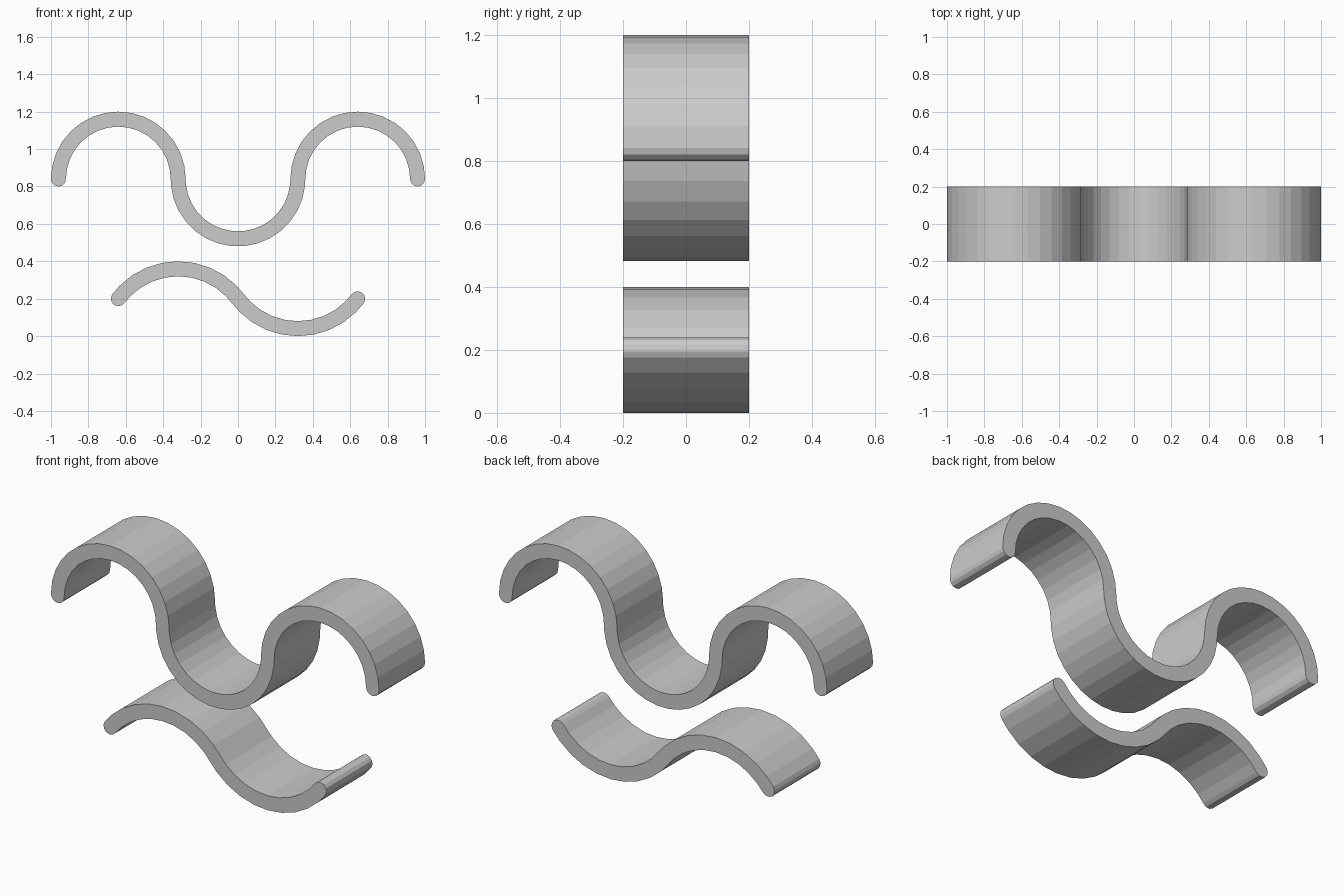
import bpy, bmesh, math
from mathutils import Vector

cube = bpy.data.objects.get("Cube")
if cube:
    bpy.data.objects.remove(cube, do_unlink=True)

HALF = 0.04      # half thickness of the bands
DEPTH = 0.4
STEP = 11.25     # facet angle in degrees

grey = bpy.data.materials.new("plain_grey")
grey.use_nodes = True
colour = (0.6, 0.6, 0.6, 1)
grey.diffuse_color = colour
grey.node_tree.nodes["Principled BSDF"].inputs["Base Color"].default_value = colour


def arc(cx, cz, radius, half_sweep, crest, shift=0.0):
    """Left-to-right stations (point, upper normal) of a crest or a trough."""
    count = int(180 / STEP)
    inner = [(k + shift) * STEP for k in range(-count, count)]
    angles = [-half_sweep] + [a for a in inner if abs(a) < half_sweep - 0.1] + [half_sweep]
    side = 1 if crest else -1
    stations = []
    for a in angles:
        t = math.radians(a)
        radial = Vector((math.sin(t), side * math.cos(t)))
        stations.append((Vector((cx, cz)) + radial * radius, radial * side))
    return stations


def cap(point, normal, segments=6):
    """Round end, turning clockwise from the normal to its opposite."""
    out = []
    for i in range(1, segments):
        t = -math.pi * i / segments
        c, s = math.cos(t), math.sin(t)
        turned = Vector((normal.x * c - normal.y * s, normal.x * s + normal.y * c))
        out.append(point + turned * HALF)
    return out


def wavy_band(name, arcs):
    stations = []
    for part in arcs:
        stations += part[1:] if stations else part
    first, last = stations[0], stations[-1]
    outline = [p + n * HALF for p, n in stations]
    outline += cap(*last)
    outline += [p - n * HALF for p, n in reversed(stations)]
    outline += cap(first[0], -first[1])

    # Extrude the side outline through the depth
    bm = bmesh.new()
    face = bm.faces.new([bm.verts.new((v.x, -DEPTH / 2, v.y)) for v in outline])
    result = bmesh.ops.extrude_face_region(bm, geom=[face], use_keep_orig=True)
    moved = [g for g in result["geom"] if isinstance(g, bmesh.types.BMVert)]
    bmesh.ops.translate(bm, verts=moved, vec=(0, DEPTH, 0))
    bmesh.ops.recalc_face_normals(bm, faces=bm.faces)
    mesh = bpy.data.meshes.new(name)
    bm.to_mesh(mesh)
    bm.free()
    mesh.materials.append(grey)
    obj = bpy.data.objects.new(name, mesh)
    bpy.context.collection.objects.link(obj)


# Upper band: two half-circle crests around a half-circle trough
wavy_band("upper_wave", [
    arc(-0.64, 0.84, 0.32, 90, True),
    arc(0, 0.84, 0.32, 90, False, 0.5),
    arc(0.64, 0.84, 0.32, 90, True),
])

# Lower band: one shallow crest and one shallow trough
shallow = math.degrees(math.asin(0.8))
wavy_band("lower_wave", [
    arc(-0.32, -0.04, 0.4, shallow, True),
    arc(0.32, 0.44, 0.4, shallow, False),
])
